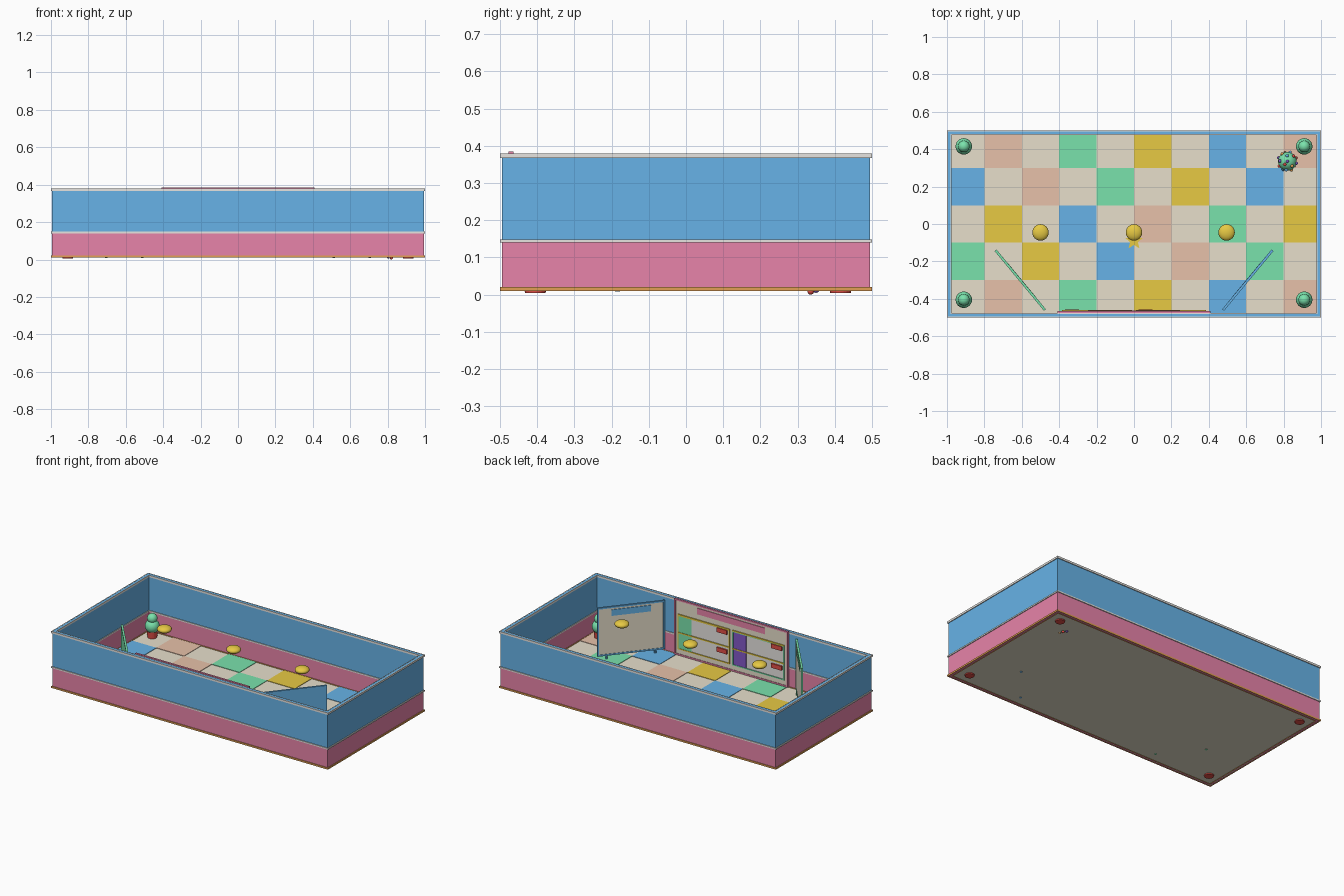
import bpy, bmesh, math
from mathutils import Matrix, Vector

if "Cube" in bpy.data.objects:
    bpy.data.objects.remove(bpy.data.objects["Cube"])


def material(name, rgb):
    # sRGB 0-255 to linear
    lin = [((c / 255 + 0.055) / 1.055) ** 2.4 for c in rgb]
    m = bpy.data.materials.new(name)
    m.use_nodes = True
    m.diffuse_color = (*lin, 1)
    m.node_tree.nodes["Principled BSDF"].inputs["Base Color"].default_value = (*lin, 1)
    return m


blue = material("sky blue", (105, 182, 235))
pink = material("rose pink", (232, 132, 170))
white = material("trim white", (236, 234, 230))
orange = material("base orange", (228, 160, 85))
cream = material("cream", (234, 226, 206))
peach = material("peach", (232, 194, 170))
green = material("mint green", (122, 226, 172))
yellow = material("yellow", (232, 202, 68))
red = material("red", (226, 78, 70))
purple = material("purple", (130, 88, 200))


def finish(name, bm, mat, matrix=Matrix(), smooth=False):
    mesh = bpy.data.meshes.new(name)
    bmesh.ops.recalc_face_normals(bm, faces=bm.faces)
    bm.to_mesh(mesh)
    bm.free()
    mesh.materials.append(mat)
    for p in mesh.polygons:
        p.use_smooth = smooth
    ob = bpy.data.objects.new(name, mesh)
    ob.matrix_world = matrix
    bpy.context.collection.objects.link(ob)
    return ob


def box(name, lo, hi, mat, matrix=Matrix()):
    bm = bmesh.new()
    lo, hi = Vector(lo), Vector(hi)
    bmesh.ops.create_cube(bm, size=1)
    bmesh.ops.scale(bm, vec=hi - lo, verts=bm.verts)
    bmesh.ops.translate(bm, vec=(lo + hi) / 2, verts=bm.verts)
    return finish(name, bm, mat, matrix)


def ring(name, hx, hy, t, z0, z1, mat):
    # Rectangular band around the room
    bm = bmesh.new()
    signs = [(-1, -1), (1, -1), (1, 1), (-1, 1)]
    out = [bm.verts.new((a * hx, b * hy, z0)) for a, b in signs]
    inn = [bm.verts.new((a * (hx - t), b * (hy - t), z0)) for a, b in signs]
    for i in range(4):
        j = (i + 1) % 4
        bm.faces.new((out[i], out[j], inn[j], inn[i]))
    ext = bmesh.ops.extrude_face_region(bm, geom=bm.faces[:])
    bmesh.ops.translate(bm, vec=(0, 0, z1 - z0),
                        verts=[v for v in ext["geom"] if isinstance(v, bmesh.types.BMVert)])
    return finish(name, bm, mat)


def ball(name, c, r, mat, flat=1, seg=24):
    bm = bmesh.new()
    bmesh.ops.create_uvsphere(bm, u_segments=seg, v_segments=seg // 2, radius=r)
    bmesh.ops.scale(bm, vec=(1, 1, flat), verts=bm.verts)
    return finish(name, bm, mat, Matrix.Translation(c), True)


def cone(name, x, y, z0, z1, r0, r1, mat, matrix=Matrix(), seg=20):
    bm = bmesh.new()
    bmesh.ops.create_cone(bm, cap_ends=True, segments=seg, radius1=r0, radius2=r1, depth=z1 - z0)
    return finish(name, bm, mat, matrix @ Matrix.Translation((x, y, (z0 + z1) / 2)))


# Walls, trims and skirting
ring("lower_wall", 0.995, 0.495, 0.015, 0.012, 0.145, pink)
ring("upper_wall", 0.995, 0.495, 0.015, 0.145, 0.379, blue)
for label, z0, z1, mat in [("skirting", 0.01, 0.021, orange),
                           ("middle_trim", 0.14, 0.149, white),
                           ("top_trim", 0.367, 0.38, white)]:
    ring(label + "_outer", 1.0, 0.5, 0.005, z0, z1, mat)
    ring(label + "_inner", 0.98, 0.48, 0.004, z0, z1, mat)

# Floor with patterned tiles
box("floor", (-0.995, -0.495, 0.012), (0.995, 0.495, 0.017), cream)
cycle = [peach, green, yellow, blue]
for row in range(5):
    for k in range(5):
        x0 = -1 + 0.2 * (2 * k + (row + 1) % 2)
        y1 = 0.5 - 0.2 * row
        box("floor_tile", (max(x0, -0.98), max(y1 - 0.2, -0.48), 0.016),
            (min(x0 + 0.2, 0.98), min(y1, 0.48), 0.02), cycle[(k - row) % 4])

# Corner plants in pots
for x in (-0.91, 0.91):
    for y in (-0.405, 0.415):
        cone("plant_pot", x, y, 0.005, 0.06, 0.028, 0.032, red)
        ball("plant_lower", (x, y, 0.09), 0.044, green)
        ball("plant_upper", (x, y, 0.14), 0.031, green)

# Hanging lamps
for x in (-0.5, 0, 0.495):
    ball("ceiling_lamp", (x, -0.045, 0.355), 0.044, yellow, 0.5)

# Floor star
bm = bmesh.new()
pts = []
for i in range(10):
    r, a = (0.05, 0.022)[i % 2], math.pi / 2 + i * math.pi / 5
    pts.append(bm.verts.new((r * math.cos(a), r * math.sin(a), 0)))
top = bmesh.ops.extrude_face_region(bm, geom=[bm.faces.new(pts)])
bmesh.ops.translate(bm, vec=(0, 0, 0.006),
                    verts=[v for v in top["geom"] if isinstance(v, bmesh.types.BMVert)])
finish("floor_star", bm, yellow, Matrix.Translation((0, -0.09, 0.019)))

# Knobbly ball
centre = Vector((0.82, 0.335, 0.06))
ball("toy_ball", centre, 0.05, green)
count = 22
for i in range(count):
    z = -1 + 2 * i / (count - 1)
    r, a = math.sqrt(max(0, 1 - z * z)), i * 2.4
    d = Vector((r * math.cos(a), r * math.sin(a), z))
    ball("toy_ball_knob", centre + d * 0.051, 0.009, [red, purple, orange, blue][i % 4], 1, 10)


def frame(name, x0, x1, z0, z1, w, y0, y1, mat, matrix):
    # Four bars around an upright rectangle
    for a, b, c, d in [(x0, x1, z0, z0 + w), (x0, x1, z1 - w, z1),
                       (x0, x0 + w, z0, z1), (x1 - w, x1, z0, z1)]:
        box(name, (a, y0, c), (b, y1, d), mat, matrix)


def board(name, loc, angle, half, z0, z1, mat, banner):
    # Upright board, local +y faces the room
    m = Matrix.Translation(loc) @ Matrix.Rotation(angle, 4, "Z")
    box(name + "_back", (-half, -0.006, z0), (half, 0, z1), mat, m)
    box(name + "_panel", (-half + 0.006, 0, z0 + 0.006), (half - 0.006, 0.003, z1 - 0.006), cream, m)
    frame(name + "_frame", -half, half, z0, z1, 0.01, -0.007, 0.006, mat, m)
    box(name + "_banner", (-banner, 0.003, z1 - 0.06), (banner, 0.007, z1 - 0.02), mat, m)
    return m


# Angled side boards on feet
for label, side, mat in [("left", 1, blue), ("right", -1, green)]:
    m = board(label + "_side_board", (0.608 * side, -0.3, 0), math.radians(50.4) * side,
              0.207, 0.04, 0.357, mat, 0.12)
    for x in (-0.15, 0.15):
        cone(label + "_board_foot", x, 0, 0.009, 0.045, 0.007, 0.007, mat, m, 10)

# Central board with two windows of drawers
m = board("central_board", (0, -0.47, 0), 0, 0.41, 0.02, 0.385, pink, 0.245)
for label, x0, accent, edge in [("left", 0.01, green, yellow), ("right", -0.385, purple, green)]:
    x1 = x0 + 0.375
    box(label + "_window", (x0, 0.002, 0.06), (x1, 0.004, 0.285), white, m)
    box(label + "_accent", (x1 - 0.1, 0.004, 0.065), (x1 - 0.005, 0.006, 0.28), accent, m)
    frame(label + "_window_frame", x0, x1, 0.06, 0.285, 0.007, 0.003, 0.008, edge, m)
    for z in (0.165, 0.282):
        box(label + "_rail", (x0, 0.003, z), (x1, 0.009, z + 0.008), yellow, m)
    for z in (0.137, 0.265):
        box(label + "_handle", (x0 + 0.015, 0.003, z - 0.014), (x0 + 0.09, 0.014, z + 0.014), red, m)
